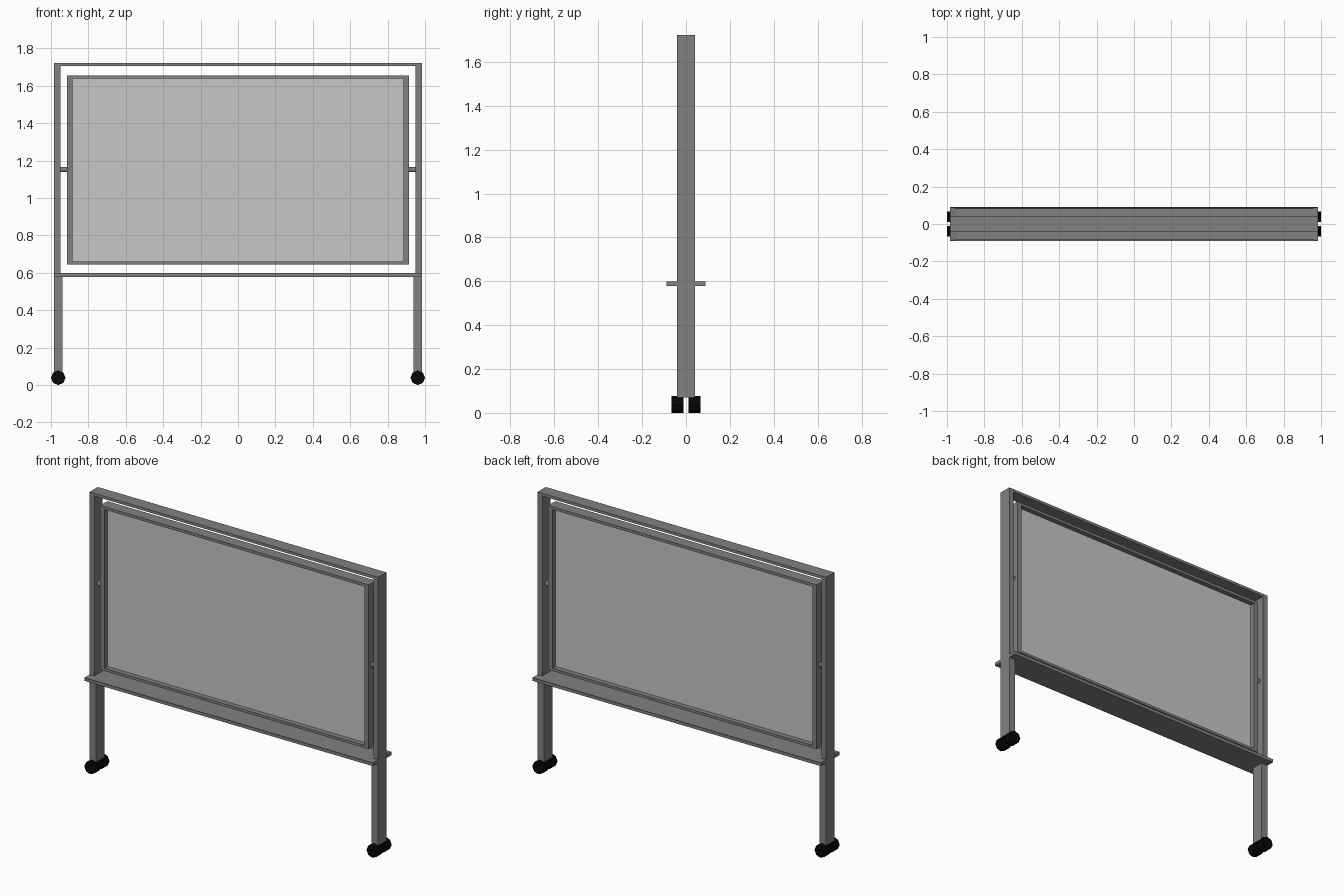
import bpy, bmesh, math
from mathutils import Matrix, Vector

if "Cube" in bpy.data.objects:
    bpy.data.objects.remove(bpy.data.objects["Cube"])


def material(name, v):
    m = bpy.data.materials.new(name)
    m.diffuse_color = (v, v, v, 1)
    m.use_nodes = True
    m.node_tree.nodes["Principled BSDF"].inputs["Base Color"].default_value = m.diffuse_color
    return m


GREY = material("grey metal", 0.22)
WHITE = material("board surface", 0.57)
BLACK = material("black rubber", 0.002)


def finish(name, bm, mat):
    bmesh.ops.recalc_face_normals(bm, faces=bm.faces)
    me = bpy.data.meshes.new(name)
    bm.to_mesh(me)
    bm.free()
    me.materials.append(mat)
    ob = bpy.data.objects.new(name, me)
    bpy.context.collection.objects.link(ob)
    return ob


def box_bm(lo, hi):
    lo, hi = Vector(lo), Vector(hi)
    bm = bmesh.new()
    bmesh.ops.create_cube(bm, size=1, matrix=Matrix.Translation((lo + hi) / 2)
                          @ Matrix.Diagonal((*(hi - lo), 1)))
    return bm


def frame(name, outer, inner, half_depth, closed):
    """Band between two xz outlines, extruded along y."""
    bm = bmesh.new()
    o = [bm.verts.new((x, -half_depth, z)) for x, z in outer]
    i = [bm.verts.new((x, -half_depth, z)) for x, z in inner]
    n = len(o)
    for a in range(n if closed else n - 1):
        b = (a + 1) % n
        bm.faces.new((o[a], o[b], i[b], i[a]))
    ext = bmesh.ops.extrude_face_region(bm, geom=bm.faces[:])
    verts = [g for g in ext["geom"] if isinstance(g, bmesh.types.BMVert)]
    bmesh.ops.translate(bm, verts=verts, vec=(0, 2 * half_depth, 0))
    return finish(name, bm, GREY)


def rect(x, z0, z1):
    return [(-x, z0), (-x, z1), (x, z1), (x, z0)]


def cylinder(name, centre, radius, length, axis, sides, mat):
    bm = bmesh.new()
    rot = Matrix.Rotation(math.pi / 2, 4, "X" if axis == "Y" else "Y")
    bmesh.ops.create_cone(bm, cap_ends=True, segments=sides, radius1=radius,
                          radius2=radius, depth=length,
                          matrix=Matrix.Translation(centre) @ rot)
    return finish(name, bm, mat)


# outer stand frame, open at the bottom where it meets the tray
frame("stand_frame", rect(0.983, 0.598, 1.722), rect(0.95, 0.598, 1.705), 0.04, False)

# board rim and writing panel
frame("board_rim", rect(0.915, 0.644, 1.655), rect(0.885, 0.66, 1.638), 0.035, True)
finish("board_panel", box_bm((-0.89, -0.004, 0.655), (0.89, 0.004, 1.642)), WHITE)

# tray with a shallow recess
bm = box_bm((-0.983, -0.09, 0.578), (0.983, 0.09, 0.598))
top = max(bm.faces, key=lambda f: f.calc_center_median().z)
bmesh.ops.inset_region(bm, faces=[top], thickness=0.01)
for v in top.verts:
    v.co.x = math.copysign(0.95, v.co.x)
    v.co.z -= 0.01
finish("pen_tray", bm, GREY)

# legs, pivots and twin wheels on both sides
for side, s in (("left", -1), ("right", 1)):
    xs = sorted((s * 0.938, s * 0.983))
    finish(side + "_leg", box_bm((xs[0], -0.04, 0.07), (xs[1], 0.04, 0.578)), GREY)
    cylinder(side + "_pivot", (s * 0.9325, 0, 1.152), 0.014, 0.037, "X", 12, GREY)
    for end, e in (("front", -1), ("back", 1)):
        cylinder(f"{side}_{end}_wheel", (s * 0.961, e * 0.039, 0.039),
                 0.039, 0.056, "Y", 8, BLACK)
